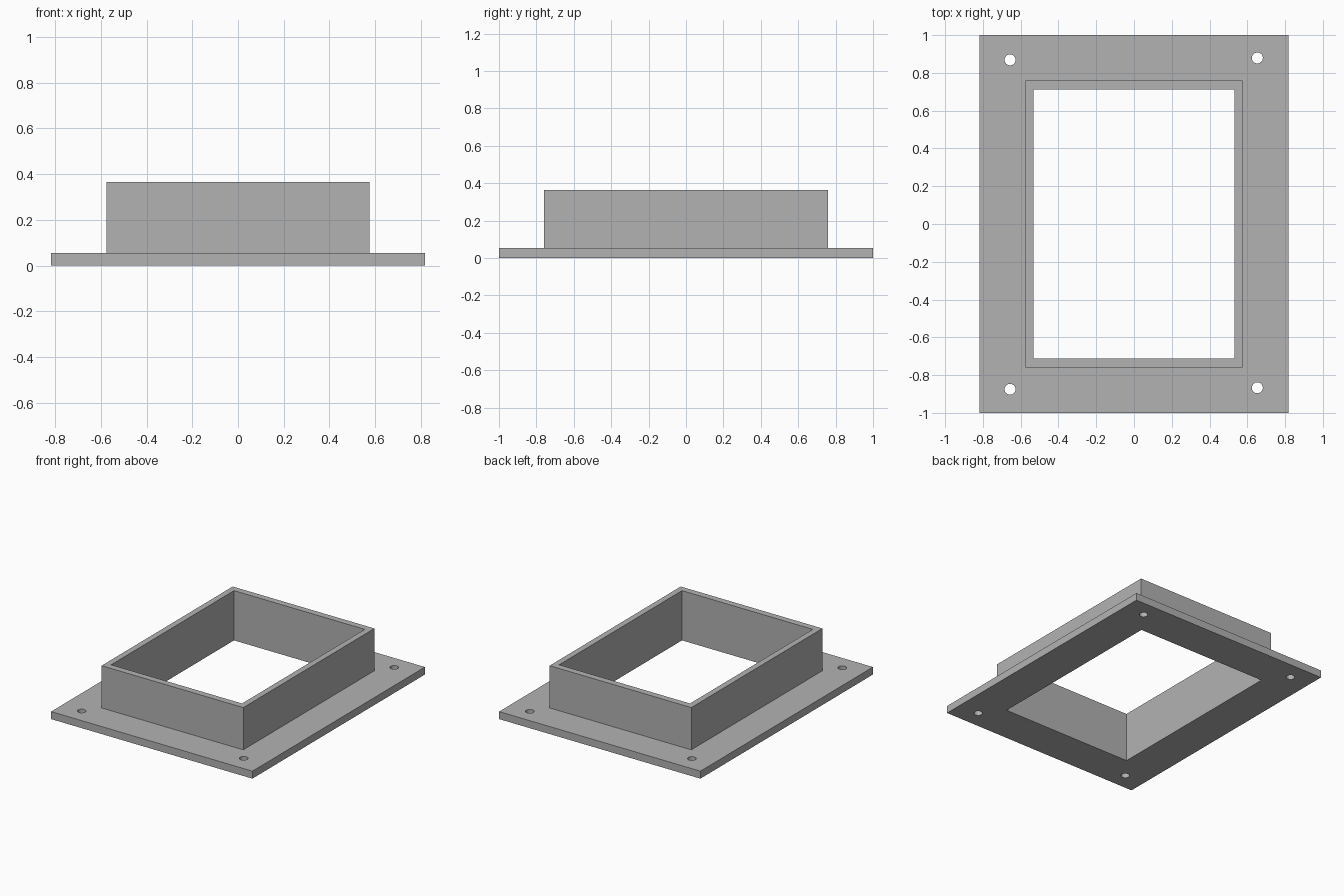
import bpy

if "Cube" in bpy.data.objects:
    bpy.data.objects.remove(bpy.data.objects["Cube"], do_unlink=True)

PLATE_TOP, COLLAR_TOP = 0.055, 0.365

grey = bpy.data.materials.new("plain grey")
grey.use_nodes = True
colour = (0.448, 0.448, 0.448, 1)
grey.diffuse_color = colour
grey.node_tree.nodes["Principled BSDF"].inputs["Base Color"].default_value = colour


def box(name, half_x, half_y, bottom, top):
    bpy.ops.mesh.primitive_cube_add(size=2, location=(0, 0, (bottom + top) / 2))
    obj = bpy.context.object
    obj.name = name
    obj.scale = (half_x, half_y, (top - bottom) / 2)
    bpy.ops.object.transform_apply(location=True, rotation=False, scale=True)
    obj.data.materials.append(grey)
    return obj


def combine(target, tool, operation):
    mod = target.modifiers.new(tool.name, "BOOLEAN")
    mod.operation = operation
    mod.solver = "EXACT"
    mod.object = tool
    bpy.context.view_layer.objects.active = target
    bpy.ops.object.modifier_apply(modifier=mod.name)
    bpy.data.objects.remove(tool, do_unlink=True)


# Flat mounting plate with a raised rectangular collar
frame = box("flanged_frame", 0.817, 1.0, 0, PLATE_TOP)
combine(frame, box("collar", 0.575, 0.76, PLATE_TOP / 2, COLLAR_TOP), "UNION")

# Opening straight through collar and plate
combine(frame, box("opening_cutter", 0.531, 0.712, -0.2, COLLAR_TOP + 0.2), "DIFFERENCE")

# Screw holes near the corners, slightly out of line with each other
for x, y in [(-0.656, 0.869), (0.653, 0.879), (-0.656, -0.875), (0.653, -0.867)]:
    bpy.ops.mesh.primitive_cylinder_add(vertices=32, radius=0.029, depth=0.4, location=(x, y, 0))
    cutter = bpy.context.object
    cutter.name = "screw_hole_cutter"
    cutter.data.materials.append(grey)
    combine(frame, cutter, "DIFFERENCE")

# Smooth hole walls, crisp plate edges
bpy.ops.object.select_all(action="DESELECT")
frame.select_set(True)
bpy.context.view_layer.objects.active = frame
bpy.ops.object.shade_smooth_by_angle(angle=0.5)
